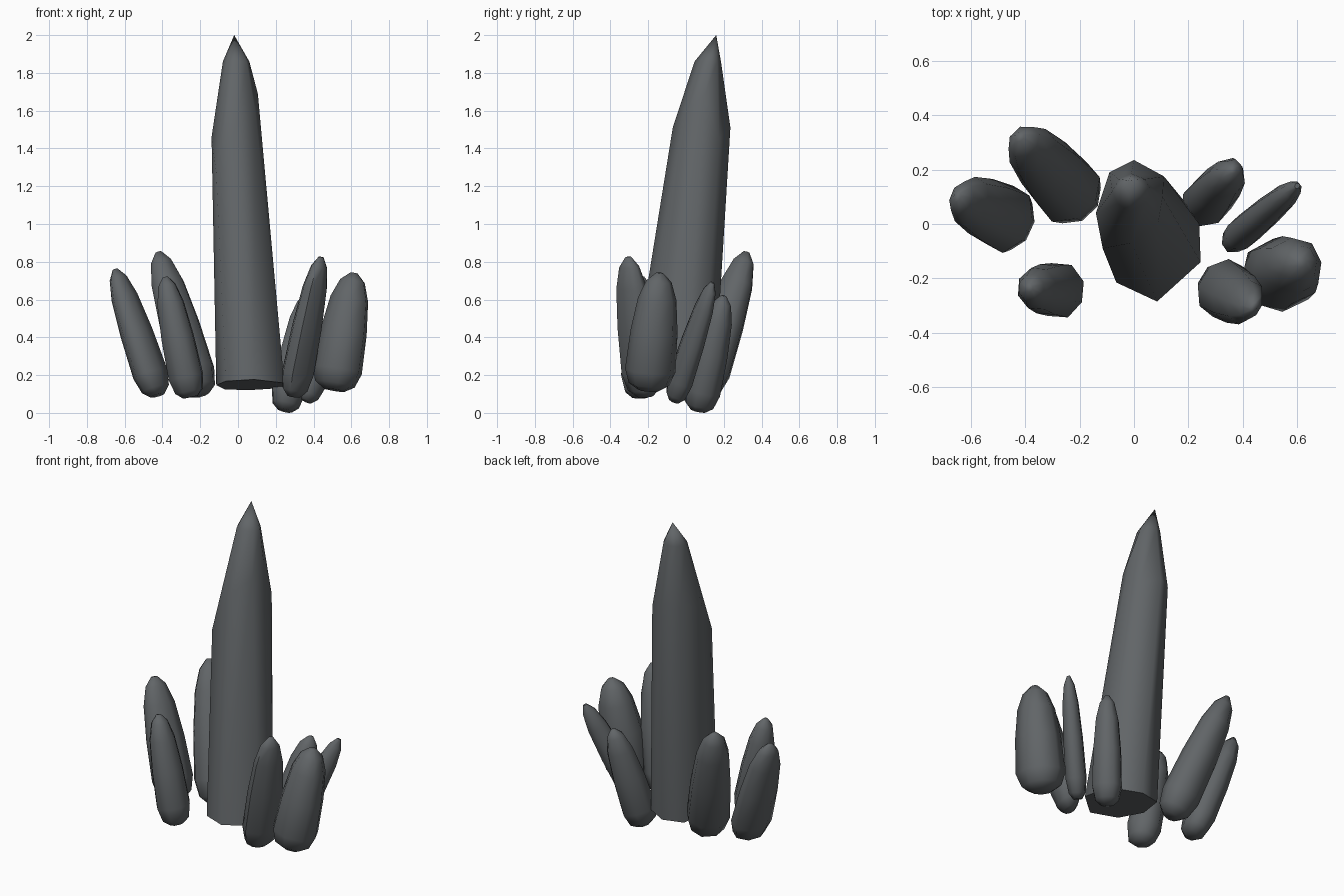
import bpy, bmesh, math, random
from mathutils import Vector

if "Cube" in bpy.data.objects:
    bpy.data.objects.remove(bpy.data.objects["Cube"])

random.seed(4)
stone = bpy.data.materials.new("dark grey stone")
stone.diffuse_color = (0.12, 0.13, 0.137, 1)
stone.use_nodes = True
stone.node_tree.nodes["Principled BSDF"].inputs["Base Color"].default_value = stone.diffuse_color


def loft(name, rings, tip=None):
    """Skin equal-length rings, cap the bottom, close the top with a tip or a cap."""
    bm = bmesh.new()
    loops = [[bm.verts.new(p) for p in ring] for ring in rings]
    n = len(loops[0])
    for lo, hi in zip(loops, loops[1:]):
        for i in range(n):
            j = (i + 1) % n
            bm.faces.new((lo[i], lo[j], hi[j], hi[i]))
    bm.faces.new(loops[0][::-1])
    if tip:
        t = bm.verts.new(tip)
        for i in range(n):
            bm.faces.new((loops[-1][i], loops[-1][(i + 1) % n], t))
    else:
        bm.faces.new(loops[-1])
    bmesh.ops.recalc_face_normals(bm, faces=bm.faces)
    mesh = bpy.data.meshes.new(name)
    bm.to_mesh(mesh)
    bm.free()
    mesh.materials.append(stone)
    ob = bpy.data.objects.new(name, mesh)
    bpy.context.collection.objects.link(ob)
    bpy.ops.object.select_all(action='DESELECT')
    ob.select_set(True)
    bpy.context.view_layer.objects.active = ob
    bpy.ops.object.shade_smooth_by_angle(angle=math.radians(62))
    return ob


# Tall central crystal: slanted base, long tapering shaft, uneven shoulder, pointed top
base = [(-.115, -.05), (-.065, -.215), (.085, -.285), (.245, -.14),
        (.24, 0), (.18, .09), (.06, .15), (-.07, .12)]
shoulder = [(-.14, .04, 1.46), (-.115, -.09, 1.27), (-.01, -.07, 1.51), (.09, .01, 1.6),
            (.105, .1, 1.69), (.11, .175, 1.45), (0, .235, 1.51), (-.09, .19, 1.5)]
neck = [(-.08, .12), (-.06, .075), (-.015, .045), (.045, .08),
        (.06, .13), (.04, .165), (-.01, .185), (-.055, .165)]
loft("central_crystal", [
    [(x, y, .14 - .13 * y) for x, y in base],
    shoulder,
    [(x, y, 1.86) for x, y in neck],
], tip=(-.02, .16, 2.0))


# Small leaning crystals: (height fraction, width) profile with rounded ends
PROFILE = [(0, .42), (.05, .8), (.17, 1), (.5, .93), (.78, .76), (.93, .5), (1, .15)]


def small_crystal(name, bottom, top, along, across, sides=8):
    b, t = Vector(bottom), Vector(top)
    axis = (t - b).normalized()
    side = Vector((-axis.y, axis.x, 0)).normalized()
    lean = side.cross(axis)          # sections stand square to the leaning axis
    b.z += .42 * along * abs(lean.z)  # keep the tilted bottom at the given height
    radii = [random.uniform(.96, 1.08) for _ in range(sides)]
    rings = []
    for f, w in PROFILE:
        centre = b.lerp(t, f)
        ring = []
        for i, r in enumerate(radii):
            a = math.tau * (i + .5) / sides
            ring.append(centre + lean * (math.cos(a) * along * w * r)
                        + side * (math.sin(a) * across * w * r))
        rings.append(ring)
    loft(name, rings)


small_crystal("left_outer_crystal", (-.425, -.005, .08), (-.65, .10, .76), .09, .125)
small_crystal("left_back_crystal", (-.20, .08, .08), (-.42, .32, .85), .108, .13)
small_crystal("left_front_crystal", (-.25, -.245, .075), (-.385, -.235, .72), .095, .10)
small_crystal("right_back_crystal", (.25, .06, 0), (.365, .20, .62), .1, .09)
small_crystal("right_thin_crystal", (.36, -.065, .05), (.60, .14, .69), .075, .058)
small_crystal("right_outer_crystal", (.51, -.20, .11), (.615, -.14, .74), .135, .135)
small_crystal("right_front_crystal", (.295, -.215, .08), (.44, -.305, .825), .08, .11)
